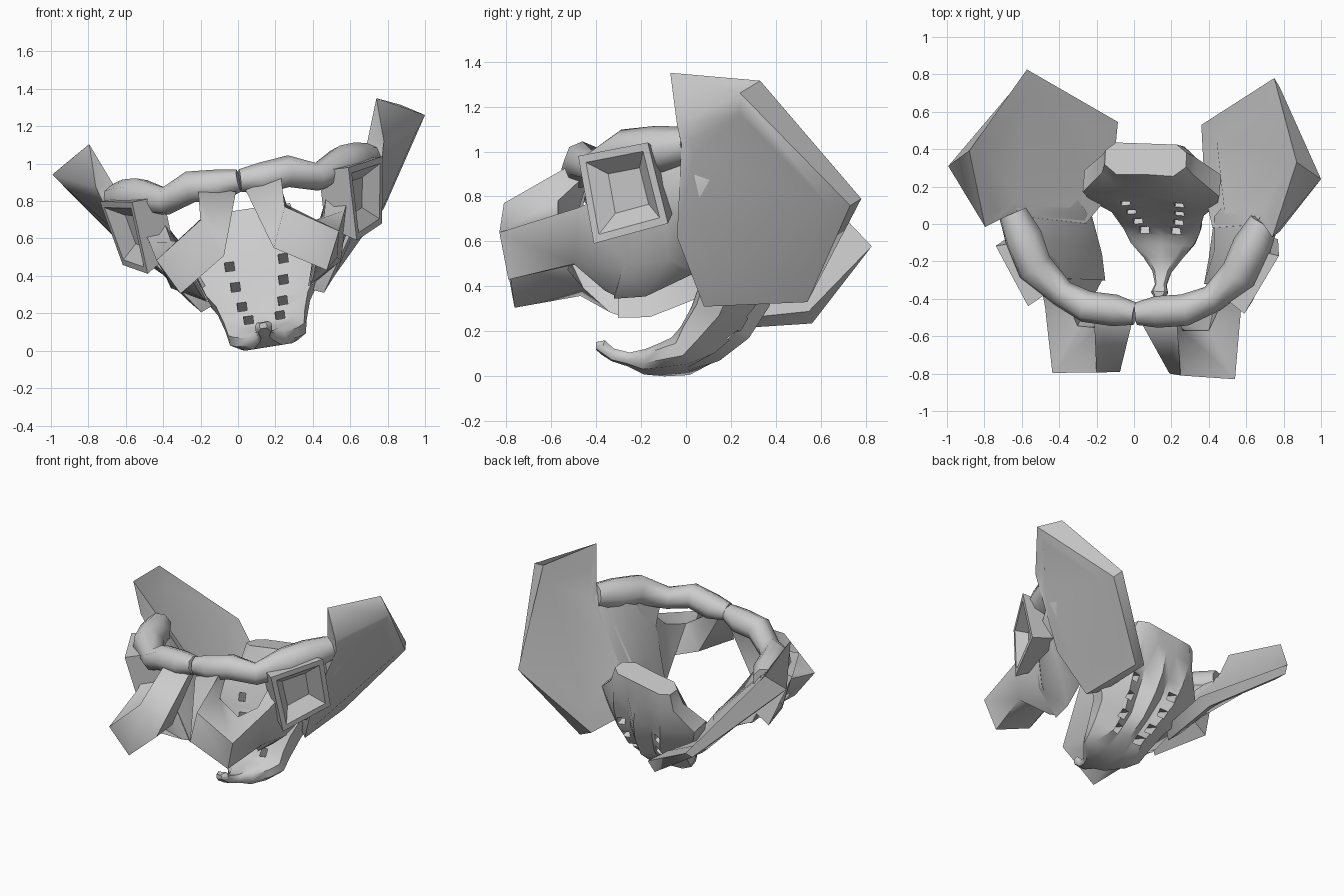
import bpy, bmesh
from math import cos, sin, pi
from mathutils import Vector as V

if "Cube" in bpy.data.objects:
    bpy.data.objects.remove(bpy.data.objects["Cube"])

# the whole bone leans: its mirror plane is N.p = D
N = V((1, -0.035, 0.16))
D = 0.17 / N.length
N.normalize()


def reflect(p):
    return p - 2 * (N.dot(p) - D) * N


def mid(u, y, z):
    """Point at sideways distance u from the mirror plane."""
    return V((0.17 - 0.16 * z + 0.035 * y, y, z)) + u * N


def add(name, verts, faces, mirror=True):
    bm = bmesh.new()
    sides = [verts, [reflect(V(v)) for v in verts]] if mirror else [verts]
    for side in sides:
        vs = [bm.verts.new(v) for v in side]
        for f in faces:
            bm.faces.new([vs[i] for i in f])
    bmesh.ops.recalc_face_normals(bm, faces=bm.faces)
    me = bpy.data.meshes.new(name)
    bm.to_mesh(me)
    bm.free()
    ob = bpy.data.objects.new(name, me)
    bpy.context.collection.objects.link(ob)
    return ob


def loft(name, rings, mirror=True):
    n = len(rings[0])
    verts = [V(p) for r in rings for p in r]
    faces = [(k * n + i, k * n + (i + 1) % n, (k + 1) * n + (i + 1) % n, (k + 1) * n + i)
             for k in range(len(rings) - 1) for i in range(n)]
    faces += [tuple(range(n)), tuple(range(len(verts) - n, len(verts)))]
    return add(name, verts, faces, mirror)


def smooth(ob, angle=1.1):
    bpy.ops.object.select_all(action='DESELECT')
    ob.select_set(True)
    bpy.context.view_layer.objects.active = ob
    bpy.ops.object.shade_smooth_by_angle(angle=angle)


# hip blades: inner and outer rim, each side running to a flat middle
inner = [(.74, -.07, 1.35), (.87, .33, 1.315), (.75, .78, .79), (.36, .53, .36),
         (.38, .15, .33), (.42, -.02, .60), (.69, 0, 1.11)]
outer = [(.78, -.04, 1.12), (1.0, .24, 1.26), (.78, .73, .76), (.44, .54, .33),
         (.46, .08, .31), (.60, -.04, .62), (.77, -.02, 1.03)]
ci, co = V((.64, .28, .84)), V((.72, .25, .82))
inset_i = [V(p).lerp(ci, .25) + V((.01, 0, -.01)) for p in inner]
inset_o = [V(p).lerp(co, .2) + V((.005, 0, -.01)) for p in outer]
smooth(loft("hip_blade", [inset_i, inner, outer, inset_o]))

# upper pubic branch from the joint in front back to the blade
path = [((.01, -.48, .91), .06), ((.12, -.47, .92), .085), ((.27, -.46, .96), .085),
        ((.42, -.40, .93), .075), ((.56, -.27, 1.0), .10), ((.63, -.12, 1.01), .105),
        ((.695, .01, 1.03), .08)]
rings = []
for k, (c, r) in enumerate(path):
    t = V(path[min(k + 1, len(path) - 1)][0]) - V(path[max(k - 1, 0)][0])
    side = t.cross(V((0, 0, 1))).normalized()
    up = side.cross(t).normalized()
    rings.append([V(c) + r * (cos(a * pi / 4) * side + sin(a * pi / 4) * up) for a in range(8)])
smooth(loft("upper_pubic_branch", rings))

# seat bone: a thick strip from the front joint round the big opening, under the
# socket and into the blade (front hole edge, front outer, back outer, back hole edge)
smooth(loft("seat_bone", [
    [(.23, -.53, .93), (.04, -.53, .86), (.06, -.44, .86), (.22, -.43, .91)],
    [(.25, -.81, .77), (.19, -.80, .55), (.28, -.54, .54), (.26, -.57, .78)],
    [(.54, -.83, .64), (.475, -.79, .43), (.42, -.48, .50), (.40, -.57, .69)],
    [(.57, -.48, .75), (.53, -.50, .50), (.40, -.36, .38), (.46, -.44, .72)],
    [(.60, -.25, .85), (.55, -.25, .48), (.38, -.30, .35), (.47, -.33, .82)]]))

# hip body joining socket, blade and seat bone, with the inward spine below
smooth(loft("hip_body", [
    [(.60, -.26, .90), (.55, -.28, .48), (.375, -.32, .345), (.46, -.32, .78), (.53, -.30, 1.0)],
    [(.67, -.10, .85), (.54, -.08, .52), (.40, -.18, .355), (.43, -.14, .68), (.57, -.10, 1.06)],
    [(.73, .02, .90), (.50, .04, .46), (.44, .02, .45), (.43, .04, .58), (.67, .03, 1.05)],
    [(.73, .18, .85), (.54, .14, .46), (.50, .15, .46), (.56, .20, .60), (.71, .12, .95)]]))

# square hip sockets with a sunken middle
rim = [V(p) for p in [(.59, -.48, .98), (.775, -.17, 1.04), (.77, -.08, .68), (.635, -.41, .59)]]
c = sum(rim, V((0, 0, 0))) / 4
into = V((-.92, .38, .1))
smooth(loft("hip_socket", [[c + (p - c) * s + into * d for p in rim]
                           for s, d in [(.75, .2), (1, 0), (.82, .0), (.45, .07)]]), 0.7)

# sacrum and tail: ribbed profile in the middle, boxy at both ends
ribbed = [(-1, .1), (-.55, 0), (0, .04), (.55, 0), (1, .1), (1, .5),
          (.5, .88), (.25, .78), (0, 1), (-.25, .78), (-.5, .88), (-1, .5)]
boxy = [(-1, .3), (-.7, 0), (0, .03), (.7, 0), (1, .3), (1, .75),
        (.75, 1), (.3, 1), (0, 1), (-.3, 1), (-.75, 1), (-1, .75)]


def section(prof, fy, fz, by, bz, w):
    return [mid(u * w, fy + (by - fy) * t, fz + (bz - fz) * t) for u, t in prof]


# front y, z, back y, z, half width
spec = [
    (boxy, .26, .76, .43, .74, .22), (boxy, .20, .66, .42, .62, .25),
    (ribbed, .13, .54, .42, .45, .37), (ribbed, .08, .42, .37, .31, .34),
    (ribbed, .03, .29, .28, .17, .25), (ribbed, -.02, .20, .15, .07, .22),
    (boxy, -.06, .15, .01, .03, .205), (boxy, -.11, .13, -.10, .02, .17),
    (boxy, -.18, .11, -.19, .02, .10), (boxy, -.25, .10, -.26, .05, .05),
    (boxy, -.32, .12, -.33, .07, .03), (boxy, -.36, .155, -.375, .10, .045),
    (boxy, -.40, .15, -.40, .12, .02)]
sacrum = loft("sacrum", [section(*s) for s in spec], mirror=False)

# nerve holes through the sacrum, cut as four pairs of slanted square bars
bars = bmesh.new()
for y, z, u in [(.11, .47, .145), (.06, .36, .13), (.015, .25, .11), (-.03, .175, .085)]:
    for s in (-1, 1):
        rings = [[bars.verts.new(mid(s * u + a * .025, y + d * .92 + b * .01, z - d * .4 + b * .024))
                  for a, b in [(-1, -1), (1, -1), (1, 1), (-1, 1)]] for d in (-.12, .5)]
        bars.faces.new(rings[0])
        bars.faces.new(rings[1])
        for i in range(4):
            j = (i + 1) % 4
            bars.faces.new([rings[0][i], rings[0][j], rings[1][j], rings[1][i]])
bmesh.ops.recalc_face_normals(bars, faces=bars.faces)
me = bpy.data.meshes.new("hole_cutter")
bars.to_mesh(me)
bars.free()
cutter = bpy.data.objects.new("hole_cutter", me)
bpy.context.collection.objects.link(cutter)
cutter.hide_render = True
smooth(sacrum, 0.7)
mod = sacrum.modifiers.new("holes", 'BOOLEAN')
mod.object = cutter
mod.operation = 'DIFFERENCE'
mod.solver = 'EXACT'
bpy.ops.object.modifier_apply(modifier=mod.name)
bpy.data.objects.remove(cutter)
